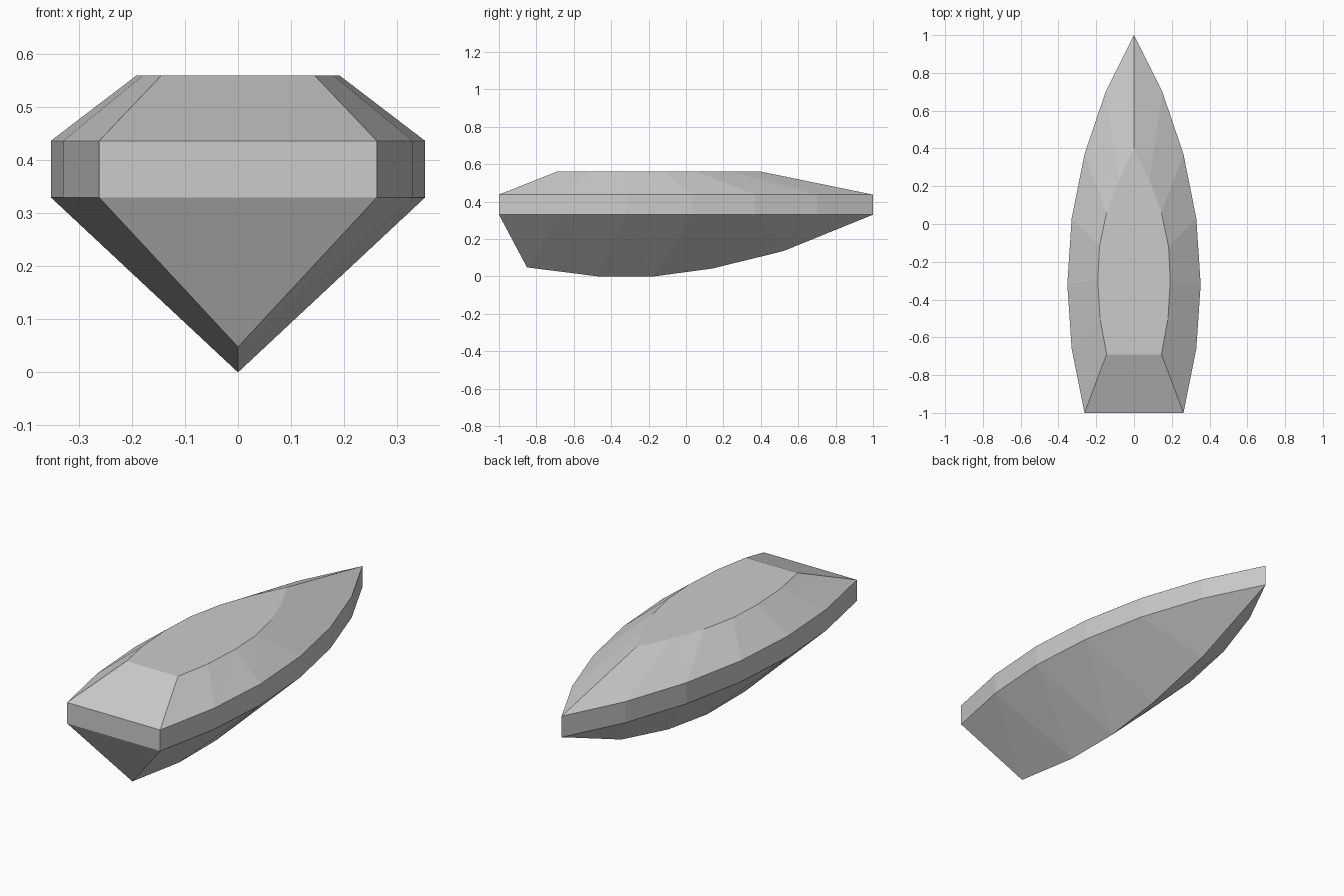
import bpy
import bmesh

cube = bpy.data.objects.get("Cube")
if cube:
    bpy.data.objects.remove(cube, do_unlink=True)

GIRDLE_LOW, GIRDLE_HIGH, TABLE = 0.33, 0.437, 0.56

# Half outlines, running from the flat front to the pointed back
girdle = [(0.262, -1), (0.33, -0.66), (0.353, -0.32), (0.33, 0.03),
          (0.262, 0.37), (0.15, 0.70), (0, 1)]
table = [(0.145, -0.69), (0.18, -0.50), (0.192, -0.30), (0.183, -0.12),
         (0.145, 0.06), (0.082, 0.23), (0, 0.40)]
keel = [(-0.85, 0.048), (-0.47, 0), (-0.17, 0), (0.14, 0.042), (0.52, 0.135)]

stone = bpy.data.materials.new("pale_grey_stone")
stone.use_nodes = True
grey = (0.6, 0.6, 0.6, 1)
stone.diffuse_color = grey
stone.node_tree.nodes["Principled BSDF"].inputs["Base Color"].default_value = grey

bm = bmesh.new()


def ring(points, z, side):
    return [bm.verts.new((side * x, y, z)) for x, y in points]


fronts = []
tables = []
for side in (1, -1):
    low = ring(girdle, GIRDLE_LOW, side)
    high = ring(girdle, GIRDLE_HIGH, side)
    top = ring(table, TABLE, side)
    ridge = [bm.verts.new((0, y, z)) for y, z in keel] + [low[-1]]
    for i in range(len(girdle) - 1):
        # Girdle wall
        bm.faces.new((low[i], low[i + 1], high[i + 1], high[i]))
        # Crown facets
        bm.faces.new((high[i], high[i + 1], top[i + 1]))
        bm.faces.new((high[i], top[i + 1], top[i]))
        # Pavilion facets down to the keel
        if i < len(keel):
            bm.faces.new((low[i], ridge[i], low[i + 1]))
            bm.faces.new((low[i + 1], ridge[i], ridge[i + 1]))
    fronts.append((ridge[0], low[0], high[0], top[0]))
    tables.append(top)

# Front facets: pavilion, girdle and crown
for j in range(3):
    a, b = fronts
    bm.faces.new((a[j], a[j + 1], b[j + 1], b[j]))

# Flat table on top
bm.faces.new(tables[0] + tables[1][::-1])

bmesh.ops.remove_doubles(bm, verts=bm.verts, dist=0.0005)
bmesh.ops.recalc_face_normals(bm, faces=bm.faces)
mesh = bpy.data.meshes.new("cut_gem")
bm.to_mesh(mesh)
bm.free()
mesh.materials.append(stone)
gem = bpy.data.objects.new("cut_gem", mesh)
bpy.context.collection.objects.link(gem)
